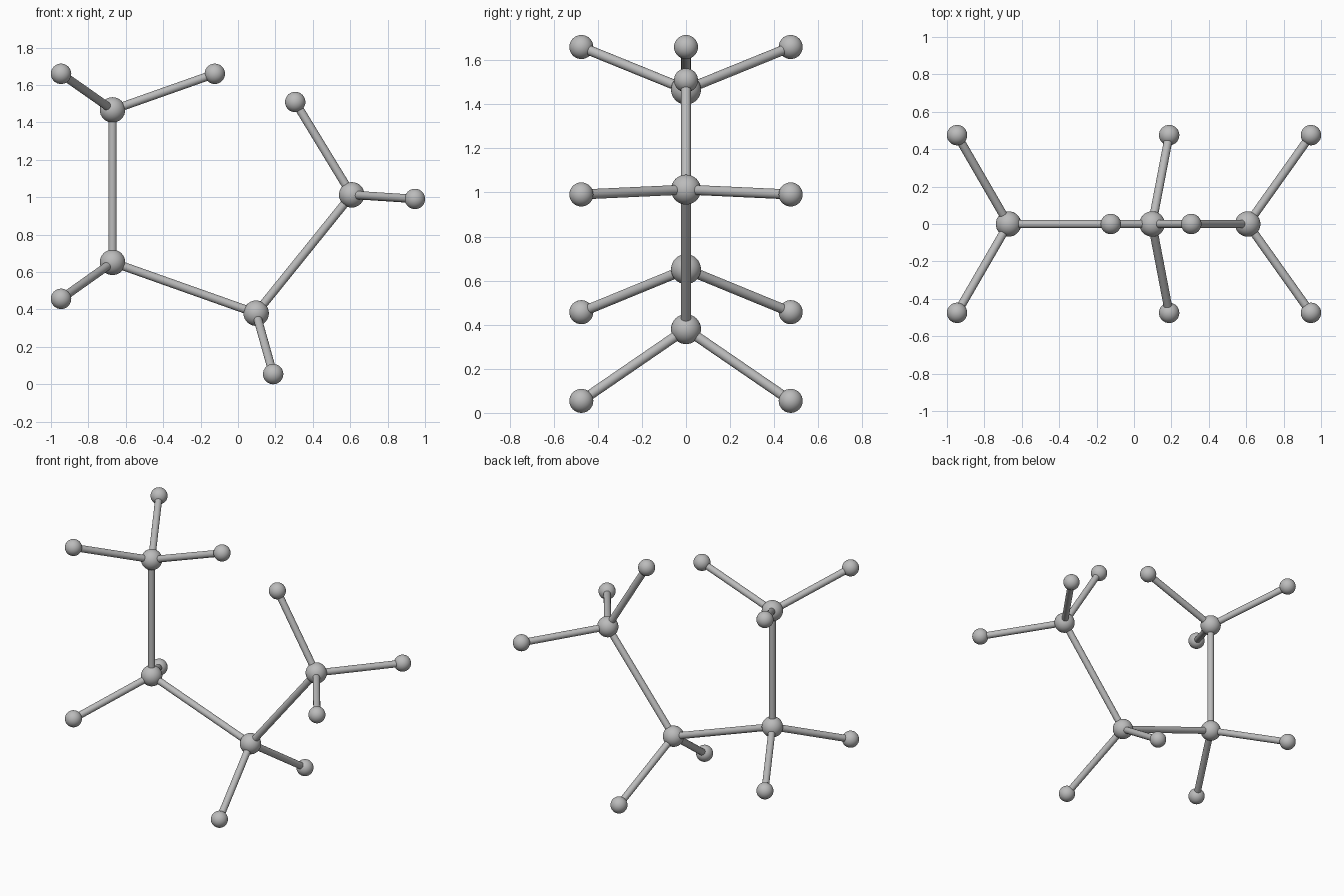
import bpy
from mathutils import Vector

if "Cube" in bpy.data.objects:
    bpy.data.objects.remove(bpy.data.objects["Cube"])

grey = bpy.data.materials.new("light grey")
grey.diffuse_color = (0.5, 0.5, 0.5, 1)
grey.use_nodes = True
grey.node_tree.nodes["Principled BSDF"].inputs["Base Color"].default_value = grey.diffuse_color


def finish(name):
    ob = bpy.context.object
    ob.name = name
    ob.data.materials.append(grey)
    bpy.ops.object.shade_smooth_by_angle()


def ball(name, pos, radius):
    bpy.ops.mesh.primitive_uv_sphere_add(segments=32, ring_count=16, radius=radius, location=pos)
    finish(name)


def rod(name, a, b):
    a, b = Vector(a), Vector(b)
    d = b - a
    bpy.ops.mesh.primitive_cylinder_add(vertices=24, radius=0.0225, depth=d.length,
                                        location=(a + b) / 2,
                                        rotation=d.to_track_quat('Z', 'Y').to_euler())
    finish(name)


# Chain of large balls in the middle plane
chain = [(-0.671, 0, 1.467), (-0.671, 0, 0.652), (0.097, 0, 0.38), (0.608, 0, 1.013)]
# Small end balls for each large ball: mirrored side pair, and one in the plane
side_ends = [(-0.946, 1.66), (-0.946, 0.457), (0.188, 0.0545), (0.946, 0.991)]
plane_ends = {0: (-0.124, 1.66), 3: (0.306, 1.509)}

for i, centre in enumerate(chain):
    ball("large_ball", centre, 0.068)
    if i:
        rod("chain_rod", chain[i - 1], centre)
    ends = [(side_ends[i][0], s * 0.475, side_ends[i][1]) for s in (-1, 1)]
    if i in plane_ends:
        ends.append((plane_ends[i][0], 0, plane_ends[i][1]))
    for end in ends:
        ball("small_ball", end, 0.0545)
        rod("end_rod", centre, end)
